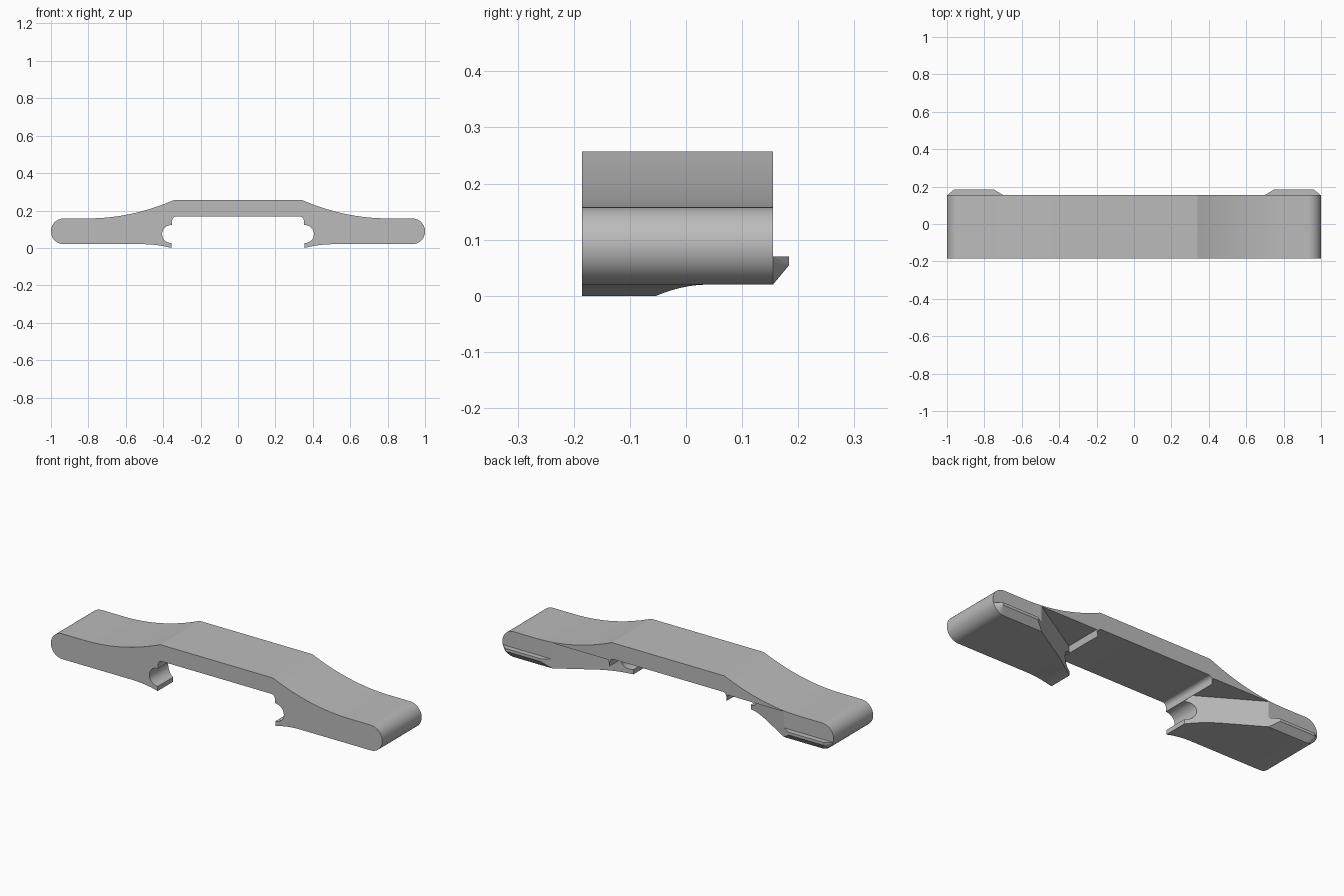
import bpy, bmesh, math
from mathutils import Vector

if "Cube" in bpy.data.objects:
    bpy.data.objects.remove(bpy.data.objects["Cube"], do_unlink=True)

FRONT, BACK = -0.185, 0.155
END_X, END_Z, END_R = 0.931, 0.089, 0.069
CEILING = 0.158

grey = bpy.data.materials.new("plain_grey")
grey.use_nodes = True
grey.diffuse_color = (0.5, 0.5, 0.5, 1)
grey.node_tree.nodes["Principled BSDF"].inputs["Base Color"].default_value = (0.5, 0.5, 0.5, 1)


def arc(cx, cz, r, start, end, steps):
    angles = [math.radians(start + (end - start) * i / steps) for i in range(steps + 1)]
    return [(cx + r * math.cos(a), cz + r * math.sin(a)) for a in angles]


def make_object(name, bm):
    bmesh.ops.recalc_face_normals(bm, faces=bm.faces)
    mesh = bpy.data.meshes.new(name)
    bm.to_mesh(mesh)
    bm.free()
    mesh.materials.append(grey)
    obj = bpy.data.objects.new(name, mesh)
    bpy.context.collection.objects.link(obj)
    return obj


def hull(name, points, side):
    bm = bmesh.new()
    for x, y, z in points:
        bm.verts.new((x * side, y, z))
    bmesh.ops.convex_hull(bm, input=bm.verts)
    bmesh.ops.dissolve_limit(bm, angle_limit=0.01, verts=bm.verts, edges=bm.edges)
    return make_object(name, bm)


# Half outline, from the bridge top round the end to the bridge underside
half = []
for i in range(17):
    t = 1 - i / 16
    half.append((0.8 - 0.46 * t, 0.158 + 0.099 * t * t))
half += arc(END_X, END_Z, END_R, 90, -90, 20)
for i in range(9):
    t = i / 8
    half.append((0.51 - 0.155 * t, 0.02 - 0.02 * t * t))
half += [(0.355, 0.025)]
half += arc(0.358, 0.074, 0.048, -70, 80, 14)
half += [(0.352, 0.124)]
half += arc(0.33, 0.146, 0.022, 0, 90, 6)

# Bridge body: mirrored outline pushed from front to back
outline = half + [(-x, z) for x, z in reversed(half)]
bm = bmesh.new()
face = bm.faces.new([bm.verts.new((x, FRONT, z)) for x, z in outline])
pushed = bmesh.ops.extrude_face_region(bm, geom=[face])
bmesh.ops.translate(bm, vec=Vector((0, BACK - FRONT, 0)),
                    verts=[v for v in pushed["geom"] if isinstance(v, bmesh.types.BMVert)])
body = make_object("bridge_body", bm)

# Diagonal clearance cut behind each foot
SLOPE = 0.603


def diagonal_y(x):
    return -0.05 + SLOPE * (x - 0.36)


for side in (1, -1):
    points = []
    for inner, z in ((0.36, CEILING), (0.318, -0.05)):
        points += [(inner, diagonal_y(inner), z), (inner, 0.3, z),
                   (0.94, diagonal_y(0.94), z)]
    points = [(x, min(y, 0.3), z) for x, y, z in points]
    cutter = hull("clearance_cutter", points, side)
    cutter.hide_render = True
    mod = body.modifiers.new("clearance", 'BOOLEAN')
    mod.operation = 'DIFFERENCE'
    mod.solver = 'EXACT'
    mod.object = cutter
    bpy.context.view_layer.objects.active = body
    bpy.ops.object.modifier_apply(modifier=mod.name)
    bpy.data.objects.remove(cutter, do_unlink=True)

# Chamfered locating tab on the back of each end
for side, name in ((1, "left_tab"), (-1, "right_tab")):
    base = [(0.7, 0.02), (0.7, 0.07)] + arc(END_X, END_Z, END_R, -90, -16, 8)
    points = [(x, BACK, z) for x, z in base]
    points += [(x, 0.184, z) for x in (0.748, 0.962) for z in (0.055, 0.07)]
    hull(name, points, side)

# Smooth the curved faces, keep the corners crisp
bpy.ops.object.select_all(action='DESELECT')
body.select_set(True)
bpy.context.view_layer.objects.active = body
bpy.ops.object.shade_smooth_by_angle(angle=math.radians(20))
